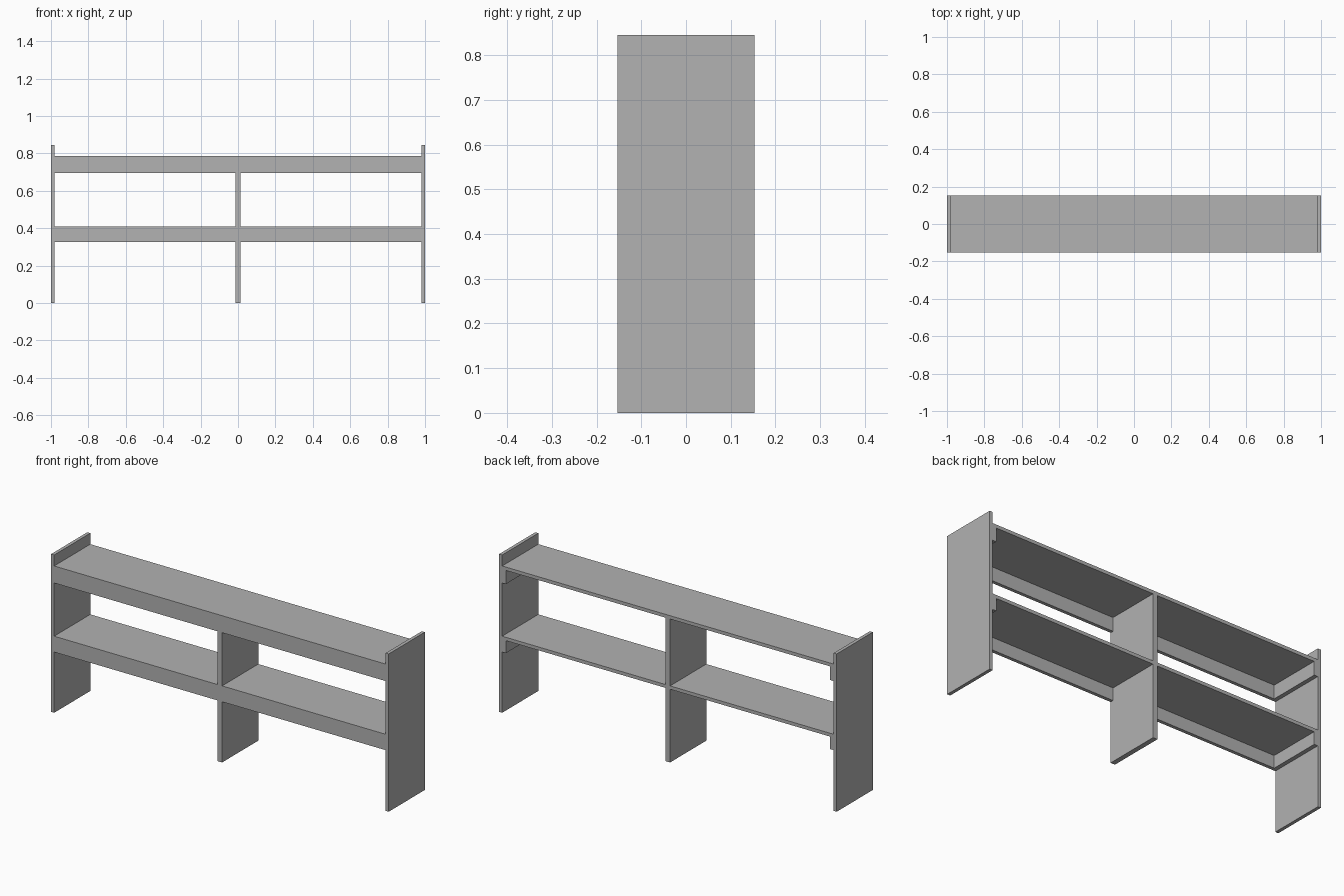
import bpy

cube = bpy.data.objects.get("Cube")
if cube:
    bpy.data.objects.remove(cube, do_unlink=True)

# Single plain grey finish
grey = bpy.data.materials.new("plain_grey")
grey.use_nodes = True
colour = (0.445, 0.445, 0.445, 1)
grey.diffuse_color = colour
grey.node_tree.nodes["Principled BSDF"].inputs["Base Color"].default_value = colour


def board(name, x, y, z):
    """Add a box spanning the given (low, high) ranges."""
    spans = (x, y, z)
    bpy.ops.mesh.primitive_cube_add(size=1)
    ob = bpy.context.object
    ob.name = name
    ob.location = [(lo + hi) / 2 for lo, hi in spans]
    ob.scale = [hi - lo for lo, hi in spans]
    bpy.ops.object.transform_apply(location=True, rotation=False, scale=True)
    ob.data.materials.append(grey)
    return ob


HALF_DEPTH = 0.153
HEIGHT = 0.845
THICK = 0.018
INNER = 1 - THICK          # inside face of the side panels
CLEAT = 0.022
DIVIDER = 0.013            # half thickness of the middle divider
depth = (-HALF_DEPTH, HALF_DEPTH)
apron_back = -HALF_DEPTH + THICK

# Tall side panels
board("left_side_panel", (INNER, 1), depth, (0, HEIGHT))
board("right_side_panel", (-1, -INNER), depth, (0, HEIGHT))

# Shelves, each with a front apron and a cleat at both ends
levels = {"lower": (0.325, 0.41), "upper": (0.695, 0.786)}
for level, (bottom, top) in levels.items():
    under = top - THICK
    board(level + "_shelf", (-INNER, INNER), depth, (under, top))
    board(level + "_apron", (-INNER, INNER), (-HALF_DEPTH, apron_back), (bottom, under))
    cleat_y = (apron_back, HALF_DEPTH)
    board(level + "_left_cleat", (INNER - CLEAT, INNER), cleat_y, (bottom, under))
    board(level + "_right_cleat", (-INNER, CLEAT - INNER), cleat_y, (bottom, under))

# Middle divider: full depth below each apron, notched behind it
floor = 0
for level, (bottom, top) in levels.items():
    board(level + "_divider", (-DIVIDER, DIVIDER), depth, (floor, bottom))
    board(level + "_divider_top", (-DIVIDER, DIVIDER), (apron_back, HALF_DEPTH),
          (bottom, top - THICK))
    floor = top
